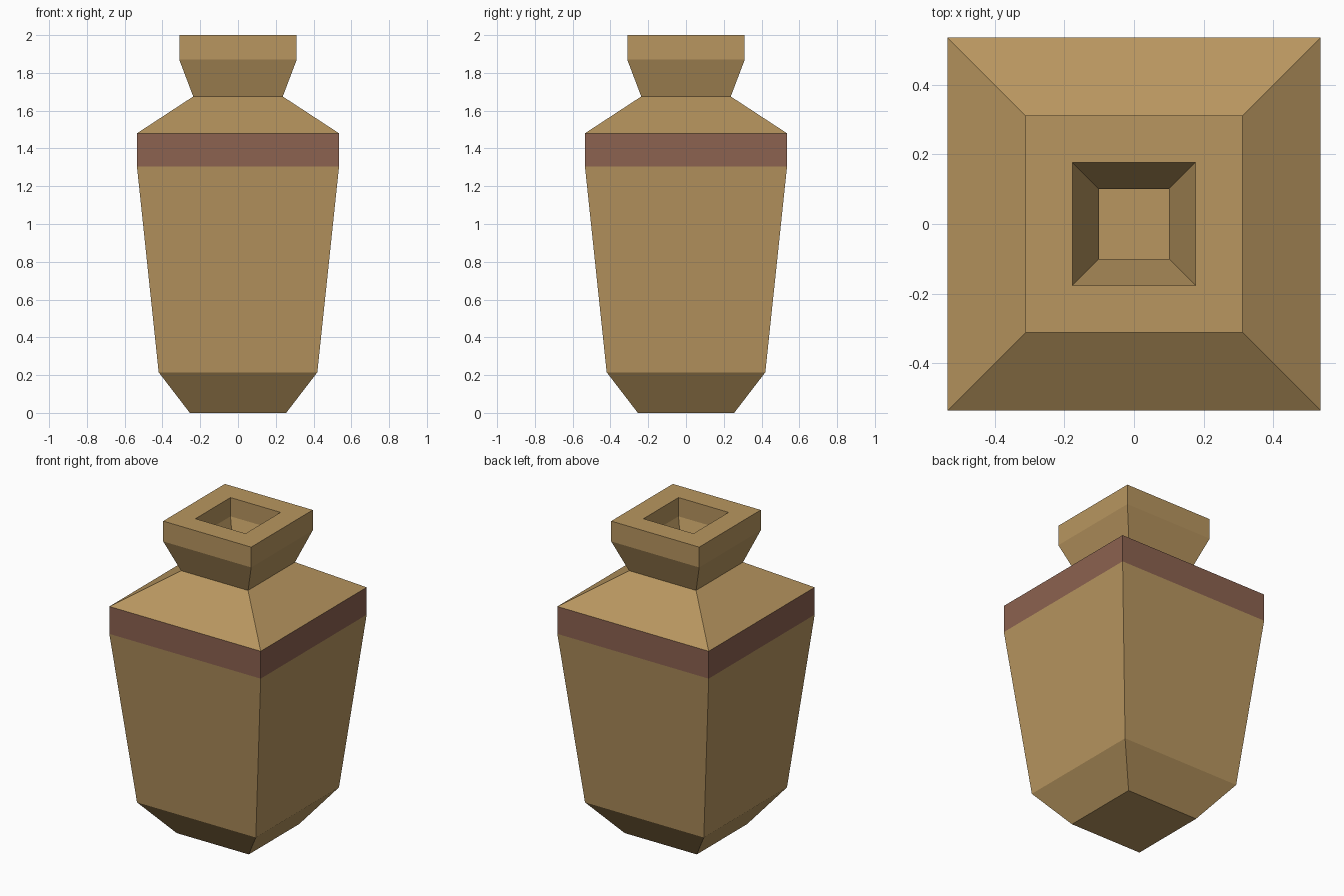
import bpy, bmesh

if "Cube" in bpy.data.objects:
    bpy.data.objects.remove(bpy.data.objects["Cube"])


def material(name, rgb):
    m = bpy.data.materials.new(name)
    m.diffuse_color = (*rgb, 1.0)
    m.use_nodes = True
    m.node_tree.nodes["Principled BSDF"].inputs["Base Color"].default_value = m.diffuse_color
    return m


clay = material("tan clay", (0.479, 0.305, 0.115))
stripe = material("red brown band", (0.262, 0.122, 0.080))

# Profile as (half width, height): outside going up, then the hollow going down
OUTER = [(0.255, 0), (0.42, 0.215), (0.535, 1.305), (0.535, 1.48),
         (0.237, 1.675), (0.311, 1.87), (0.311, 2.0)]
INNER = [(0.177, 2.0), (0.177, 1.88), (0.1, 1.67), (0.40, 1.40),
         (0.40, 1.30), (0.30, 0.25), (0.165, 0.13)]

# Square vase body: stacked square rings bridged with quads
bm = bmesh.new()
rings = [[bm.verts.new((sx * w, sy * w, z))
          for sx, sy in ((-1, -1), (1, -1), (1, 1), (-1, 1))]
         for w, z in OUTER + INNER]
for level, (a, b) in enumerate(zip(rings, rings[1:])):
    for i in range(4):
        j = (i + 1) % 4
        face = bm.faces.new((a[i], a[j], b[j], b[i]))
        face.material_index = 1 if level == 2 else 0  # shoulder band
bm.faces.new(rings[0][::-1])   # underside
bm.faces.new(rings[-1])        # floor of the hollow
bmesh.ops.recalc_face_normals(bm, faces=bm.faces)

mesh = bpy.data.meshes.new("square_vase")
bm.to_mesh(mesh)
bm.free()
mesh.materials.append(clay)
mesh.materials.append(stripe)
vase = bpy.data.objects.new("square_vase", mesh)
bpy.context.collection.objects.link(vase)
